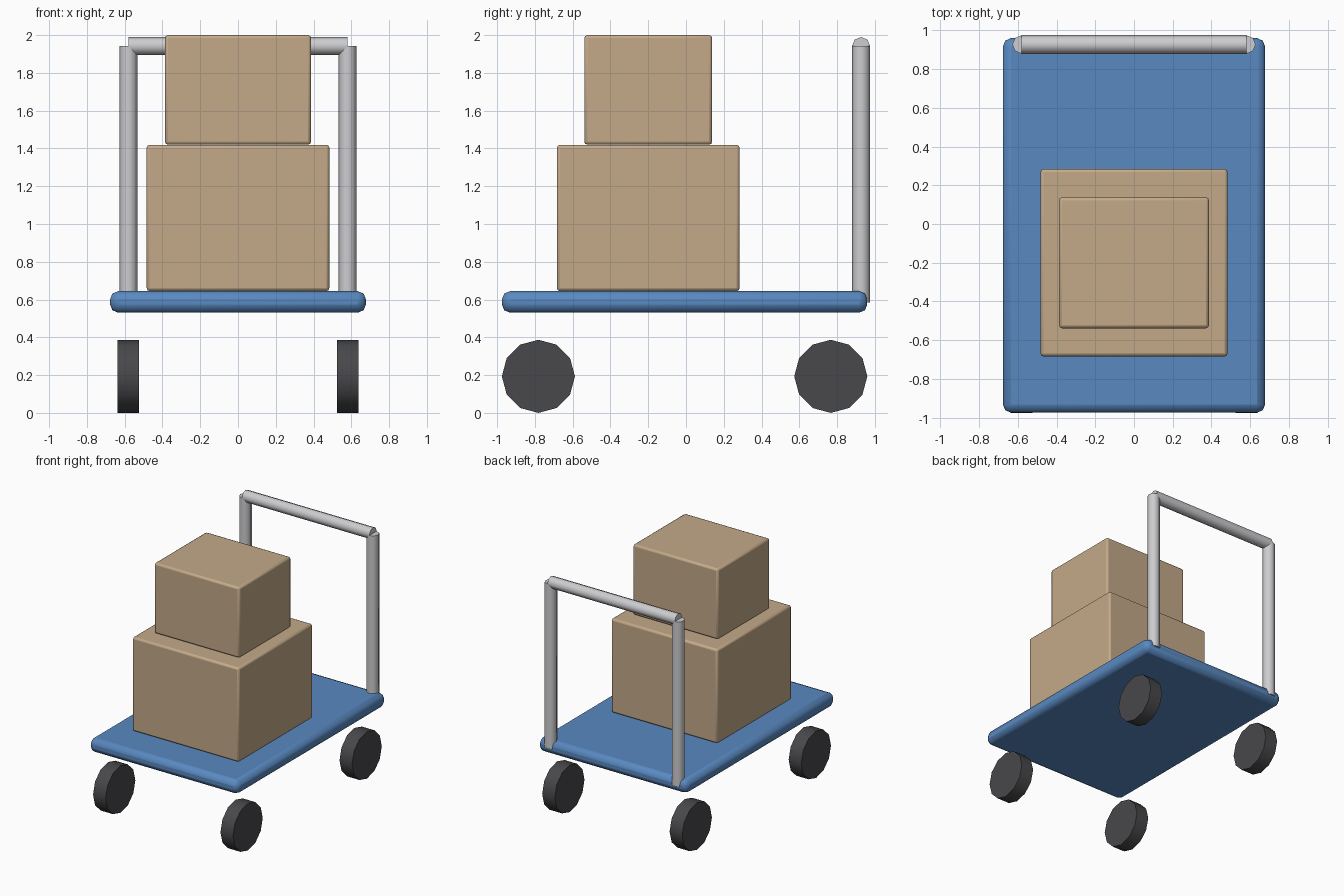
import bpy, math

default = bpy.data.objects.get("Cube")
if default:
    bpy.data.objects.remove(default)

Y0 = -0.0075  # platform centre, offset by the handle overhang


def material(name, r, g, b, rough=0.6):
    m = bpy.data.materials.new(name)
    m.use_nodes = True
    m.diffuse_color = (r, g, b, 1)
    bsdf = m.node_tree.nodes["Principled BSDF"]
    bsdf.inputs["Base Color"].default_value = (r, g, b, 1)
    bsdf.inputs["Roughness"].default_value = rough
    return m


blue = material("blue_paint", 0.10, 0.25, 0.53)
tan = material("cardboard", 0.55, 0.40, 0.25)
steel = material("light_steel", 0.61, 0.61, 0.63)
rubber = material("dark_rubber", 0.065, 0.065, 0.07)


def finish(name, mat):
    ob = bpy.context.object
    ob.name = ob.data.name = name
    ob.data.materials.append(mat)
    return ob


def box(name, size, y, bottom, bevel, segments, mat):
    bpy.ops.mesh.primitive_cube_add(size=1, location=(0, y, bottom + size[2] / 2))
    ob = finish(name, mat)
    ob.scale = size
    bpy.ops.object.transform_apply(location=False, rotation=False, scale=True)
    mod = ob.modifiers.new("Rounded edges", 'BEVEL')
    mod.width = bevel
    mod.segments = segments
    bpy.ops.object.shade_smooth_by_angle(angle=math.radians(30))


def cylinder(name, sides, radius, length, loc, mat, along_x=False):
    rot = (0, math.pi / 2, 0) if along_x else (0, 0, 0)
    bpy.ops.mesh.primitive_cylinder_add(vertices=sides, radius=radius, depth=length,
                                        location=loc, rotation=rot)
    finish(name, mat)
    bpy.ops.object.shade_smooth_by_angle(angle=math.radians(50))


# Platform and stacked cartons
box("platform", (1.354, 1.934, 0.113), Y0, 0.531, 0.042, 2, blue)
box("lower_box", (0.967, 0.967, 0.774), -0.2, 0.645, 0.016, 2, tan)
box("upper_box", (0.774, 0.677, 0.58), -0.2, 1.42, 0.016, 2, tan)

# Push handle and wheels
cylinder("handle_bar", 8, 0.048, 1.16, (0, 0.927, 1.942), steel, True)
for side, x in (("left", 0.58), ("right", -0.58)):
    cylinder(side + "_handle_post", 8, 0.048, 1.357, (x, 0.927, 1.2635), steel)
    for end, y in (("front", -0.774), ("back", 0.774)):
        cylinder(f"{end}_{side}_wheel", 12, 0.1935, 0.114, (x, Y0 + y, 0.1935),
                 rubber, True)
